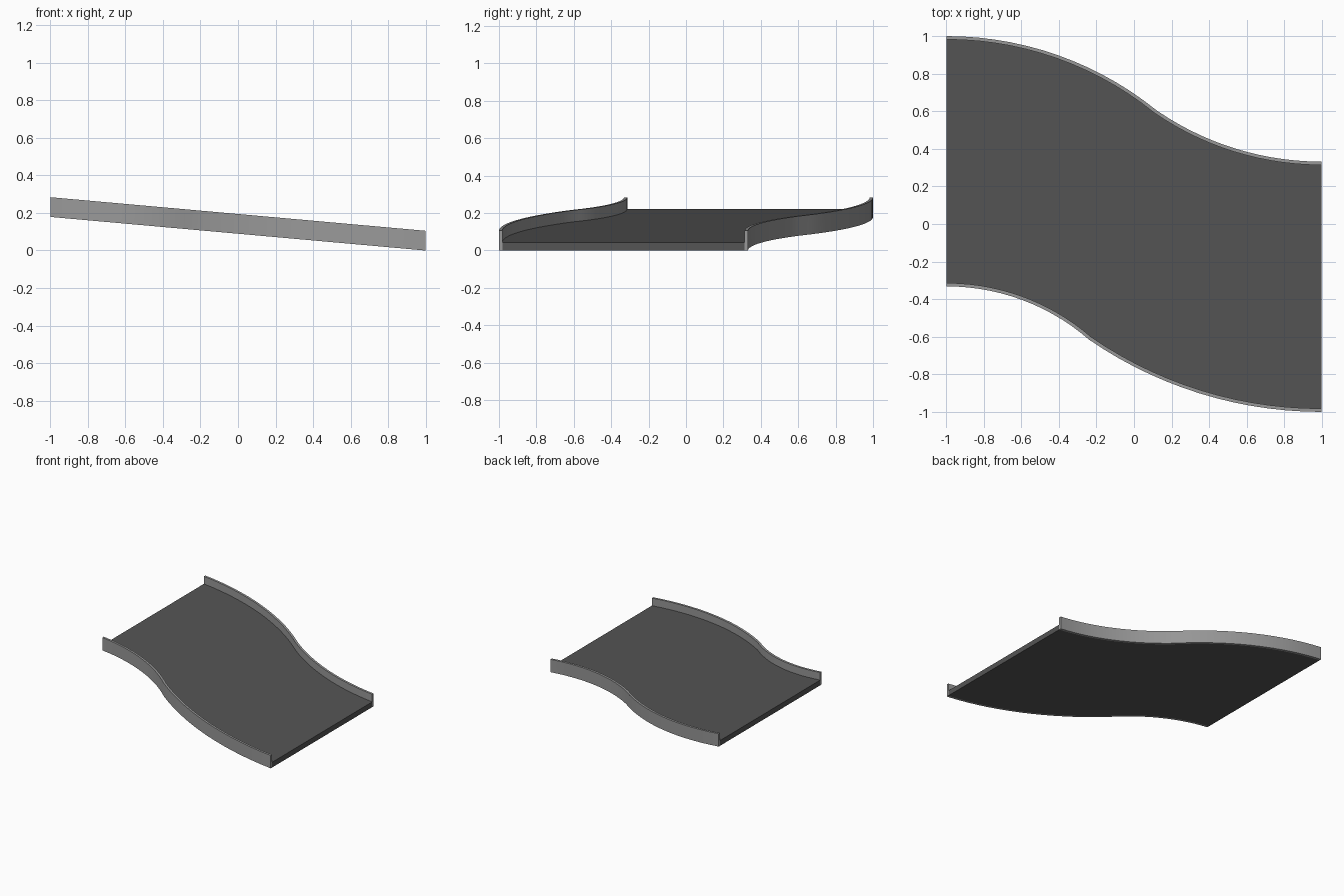
import bpy, bmesh
from math import sin, cos, asin, hypot

if "Cube" in bpy.data.objects:
    bpy.data.objects.remove(bpy.data.objects["Cube"])

X = 0.997          # half length
CURB = 0.018       # curb thickness
FLOOR, TOP = 0.043, 0.105


def slope(x):
    return 0.0895 * (X - x)


def arc(start, end, sign, n=14):
    # arc that leaves start horizontally and bends (sign) towards end
    dx, dy = end[0] - start[0], abs(end[1] - start[1])
    r = (dx * dx + dy * dy) / (2 * dy)
    a = asin(dx / r)
    return [(start[0] + r * sin(a * i / n),
             start[1] + sign * r * (1 - cos(a * i / n))) for i in range(n + 1)]


def s_curve(left, join, right):
    return arc(left, join, -1) + arc(right, join, 1)[-2::-1]


def offset(pts, d):
    # shift sideways, keeping the ends on their end planes
    out = []
    for i, (x, y) in enumerate(pts):
        if i in (0, len(pts) - 1):
            out.append((x, y + d))
            continue
        (ax, ay), (bx, by) = pts[i - 1], pts[i + 1]
        l = hypot(bx - ax, by - ay)
        out.append((x - d * (by - ay) / l, y + d * (bx - ax) / l))
    return out


def strip(name, low, high, height, color):
    # sloped solid between two side curves
    bm = bmesh.new()
    rings = []
    for a, b in zip(low, high):
        rings.append([bm.verts.new((x, y, slope(x) + h)) for (x, y), h in
                      ((a, 0), (b, 0), (b, height), (a, height))])
    for r, s in zip(rings, rings[1:]):
        for k in range(4):
            m = (k + 1) % 4
            bm.faces.new((r[k], r[m], s[m], s[k]))
    bm.faces.new(rings[0])
    bm.faces.new(rings[-1][::-1])
    bmesh.ops.recalc_face_normals(bm, faces=bm.faces)
    mesh = bpy.data.meshes.new(name)
    bm.to_mesh(mesh)
    bm.free()
    ob = bpy.data.objects.new(name, mesh)
    bpy.context.collection.objects.link(ob)
    mat = bpy.data.materials.new(name + "_grey")
    mat.diffuse_color = (*[color] * 3, 1)
    mat.use_nodes = True
    mat.node_tree.nodes["Principled BSDF"].inputs["Base Color"].default_value = mat.diffuse_color
    mesh.materials.append(mat)
    bpy.ops.object.select_all(action='DESELECT')
    ob.select_set(True)
    bpy.context.view_layer.objects.active = ob
    bpy.ops.object.shade_smooth_by_angle()


far = s_curve((-X, 1), (0.12, 0.605), (X, 0.332))
near = s_curve((-X, -0.332), (-0.24, -0.615), (X, -1))
far_in, near_in = offset(far, -CURB), offset(near, CURB)

# Road deck and the two raised curbs
strip("road_deck", near_in, far_in, FLOOR, 0.09)
strip("far_curb", far_in, far, TOP, 0.32)
strip("near_curb", near, near_in, TOP, 0.32)
